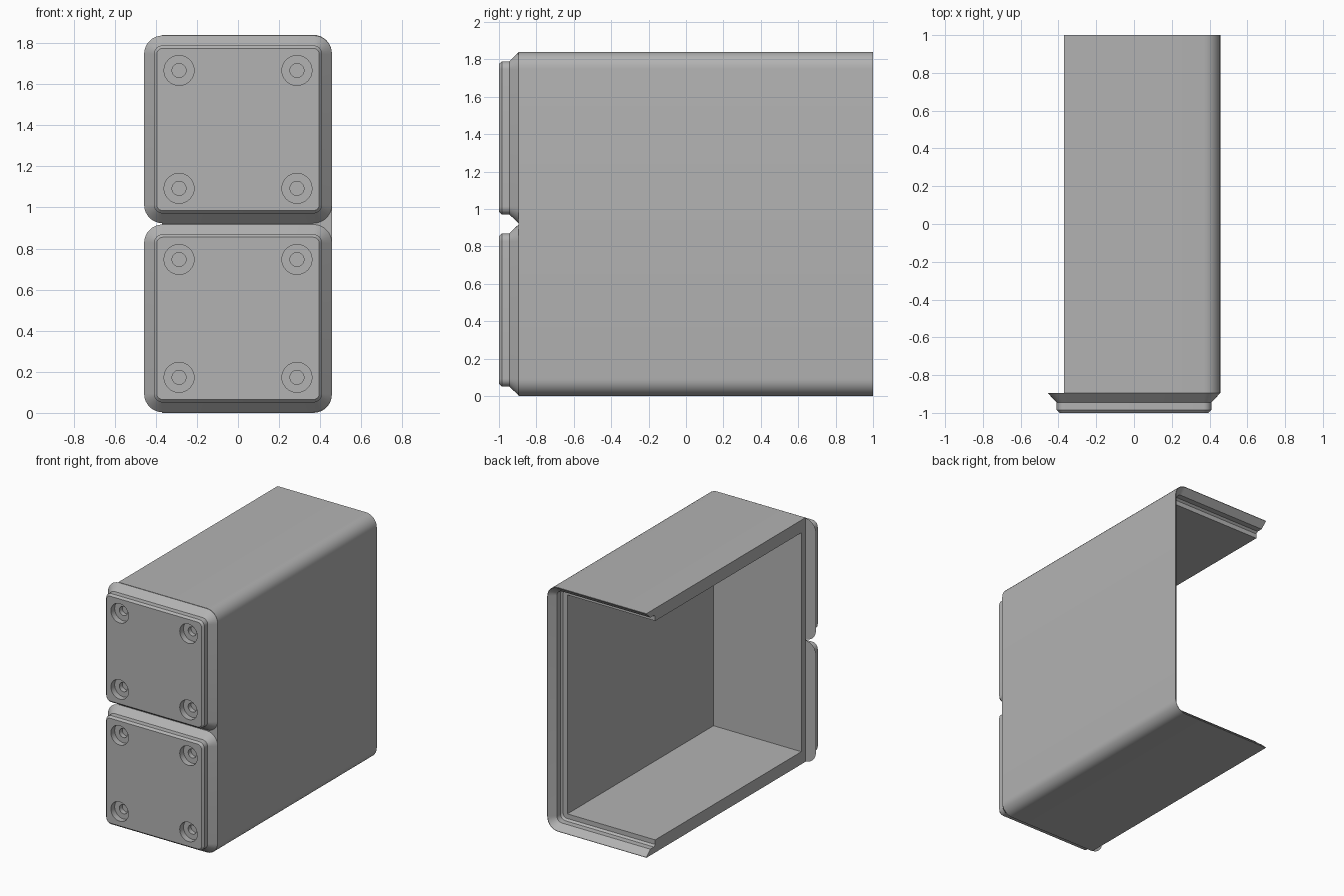
import bpy, bmesh, math

if "Cube" in bpy.data.objects:
    bpy.data.objects.remove(bpy.data.objects["Cube"], do_unlink=True)

grey = bpy.data.materials.new("plain_grey")
grey.use_nodes = True
grey.diffuse_color = (0.45, 0.45, 0.45, 1)
grey.node_tree.nodes["Principled BSDF"].inputs["Base Color"].default_value = grey.diffuse_color

HEIGHT, HALF, RADIUS, CUT_X = 1.84, 0.457, 0.09, -0.37
FRONT, BACK = -0.895, 1.0


def ring(x0, x1, z0, z1, r_right, r_left):
    """Rectangle in the xz plane, with rounded corners where the radius is above 0."""
    pts = []
    corners = [(x1, z0, -1, 1, r_right, 270), (x1, z1, -1, -1, r_right, 0),
               (x0, z1, 1, -1, r_left, 90), (x0, z0, 1, 1, r_left, 180)]
    for x, z, sx, sz, r, start in corners:
        steps = 8 if r > 0 else 0
        for i in range(steps + 1):
            a = math.radians(start + 90 * i / max(steps, 1))
            pts.append((x + sx * r + r * math.cos(a), z + sz * r + r * math.sin(a)))
    return pts


def loft(name, sections):
    """Closed solid through (y, ring) sections."""
    bm = bmesh.new()
    loops = [[bm.verts.new((x, y, z)) for x, z in pts] for y, pts in sections]
    n = len(loops[0])
    for a, b in zip(loops, loops[1:]):
        for i in range(n):
            j = (i + 1) % n
            bm.faces.new((a[i], a[j], b[j], b[i]))
    bm.faces.new(loops[0])
    bm.faces.new(loops[-1])
    bmesh.ops.recalc_face_normals(bm, faces=bm.faces)
    mesh = bpy.data.meshes.new(name)
    bm.to_mesh(mesh)
    bm.free()
    mesh.materials.append(grey)
    obj = bpy.data.objects.new(name, mesh)
    bpy.context.collection.objects.link(obj)
    return obj


def activate(obj):
    bpy.ops.object.select_all(action="DESELECT")
    obj.select_set(True)
    bpy.context.view_layer.objects.active = obj


def cut(obj, cutter):
    cutter.hide_render = True
    mod = obj.modifiers.new("cut", "BOOLEAN")
    mod.operation, mod.solver, mod.object = "DIFFERENCE", "EXACT", cutter
    activate(obj)
    bpy.ops.object.modifier_apply(modifier=mod.name)
    bpy.data.objects.remove(cutter, do_unlink=True)


def smooth(obj):
    activate(obj)
    bpy.ops.object.shade_smooth_by_angle(angle=math.radians(30))


# Housing: rounded along the right edges, open at the back and on one side
outer = ring(CUT_X, HALF, 0, HEIGHT, RADIUS, 0)
housing = loft("housing", [(FRONT, outer), (BACK, outer)])


def opening(inset, r):
    return ring(-0.6, HALF - inset, inset, HEIGHT - inset, r, 0)


# Chamber with square inner corners
cut(housing, loft("chamber_cutter", [(-0.845, opening(0.095, 0)), (1.1, opening(0.095, 0))]))
# Stepped and flared socket around the rear rim
cut(housing, loft("socket_cutter", [(0.895, opening(0.06, 0.03)), (0.91, opening(0.047, 0.043)),
                                    (0.953, opening(0.047, 0.043)), (1.01, opening(-0.006, 0.096))]))
smooth(housing)

# Two chamfered front plates with counterbored screw holes
for label, cz in (("lower", 0.46), ("upper", 1.38)):
    def plate_ring(inset, r):
        h = HALF - inset
        return ring(-h, h, cz - h, cz + h, r, r)

    plate = loft(label + "_front_plate", [
        (FRONT, plate_ring(0, RADIUS)), (-0.945, plate_ring(0.048, 0.042)),
        (-0.985, plate_ring(0.048, 0.042)), (-1.0, plate_ring(0.062, 0.028))])
    for sx in (-1, 1):
        for sz in (-1, 1):
            for radius, depth in ((0.073, 0.045), (0.034, 0.08)):
                bpy.ops.mesh.primitive_cylinder_add(
                    vertices=32, radius=radius, depth=2 * depth,
                    location=(sx * 0.287, -1, cz + sz * 0.287), rotation=(math.pi / 2, 0, 0))
                cutter = bpy.context.object
                cutter.name = "screw_cutter"
                cutter.data.materials.append(grey)
                cut(plate, cutter)
    smooth(plate)
